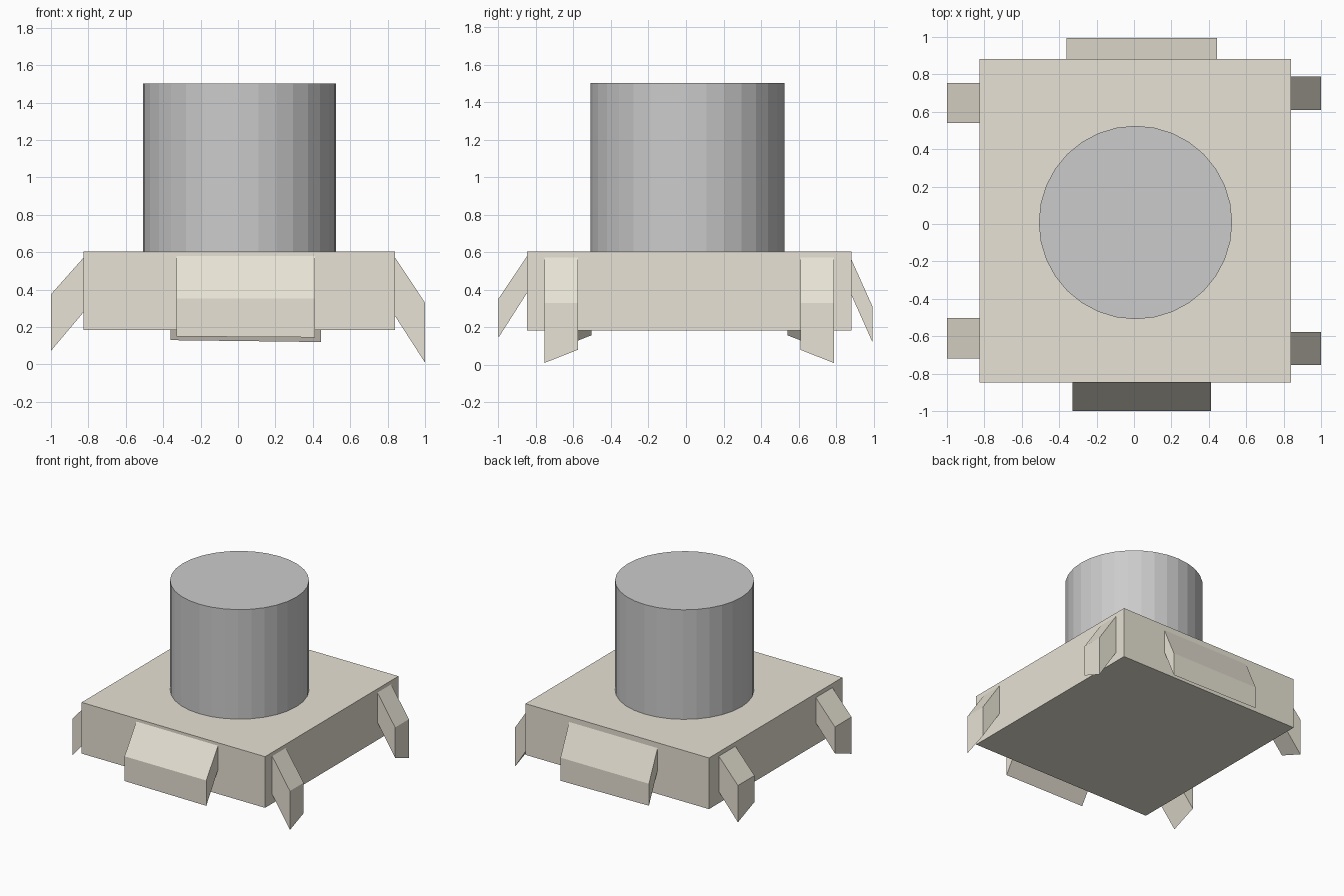
import bpy
import bmesh

if "Cube" in bpy.data.objects:
    bpy.data.objects.remove(bpy.data.objects["Cube"])

tan = bpy.data.materials.new("tan")
tan.diffuse_color = (0.8, 0.76, 0.66, 1)
tan.use_nodes = True
tan.node_tree.nodes["Principled BSDF"].inputs["Base Color"].default_value = tan.diffuse_color


def mesh_object(name, bm, mat=None):
    bmesh.ops.recalc_face_normals(bm, faces=bm.faces)
    me = bpy.data.meshes.new(name)
    bm.to_mesh(me)
    bm.free()
    ob = bpy.data.objects.new(name, me)
    bpy.context.collection.objects.link(ob)
    if mat:
        me.materials.append(mat)
    return ob


def flap(name, axis, inner, outer, ends, inner_top, outer_top, bottoms, drop):
    """Sloping flap: profile runs from inner to outer on `axis`, spanned between two ends.
    `bottoms` is the lower edge height at each end; `drop` the rise back to the body."""
    bm = bmesh.new()
    rings = []
    for e, b in zip(ends, bottoms):
        profile = [(inner, inner_top), (outer, outer_top), (outer, b), (inner, b + drop)]
        rings.append([bm.verts.new((d, e, z) if axis == "x" else (e, d, z)) for d, z in profile])
    a, b = rings
    bm.faces.new(a)
    bm.faces.new(b[::-1])
    for i in range(4):
        j = (i + 1) % 4
        bm.faces.new((a[i], b[i], b[j], a[j]))
    return mesh_object(name, bm, tan)


# Square base slab
bpy.ops.mesh.primitive_cube_add(size=1, location=(0.006, 0.018, 0.394))
base = bpy.context.object
base.name = "base"
base.scale = (1.666, 1.73, 0.42)
base.data.materials.append(tan)

# Plain drum on top
bpy.ops.mesh.primitive_cylinder_add(vertices=32, radius=0.517, depth=0.9,
                                    location=(0.008, 0.008, 1.053))
bpy.context.object.name = "drum"

# Wide flaps at front and back
flap("front_flap", "y", -0.847, -1.0, (-0.33, 0.412), 0.58, 0.353, (0.15, 0.145), 0.24)
flap("back_flap", "y", 0.883, 0.995, (-0.36, 0.443), 0.56, 0.31, (0.13, 0.12), 0.25)

# Narrow flaps on both sides, lowest towards the corners
for label, ends in (("front", (-0.755, -0.577)), ("back", (0.788, 0.61))):
    flap(label + "_right_flap", "x", 0.839, 1.0, ends, 0.573, 0.33, (0.01, 0.08), 0.25)
for label, ends in (("front", (-0.718, -0.503)), ("back", (0.755, 0.54))):
    flap(label + "_left_flap", "x", -0.827, -1.0, ends, 0.57, 0.375, (0.073, 0.158), 0.205)
